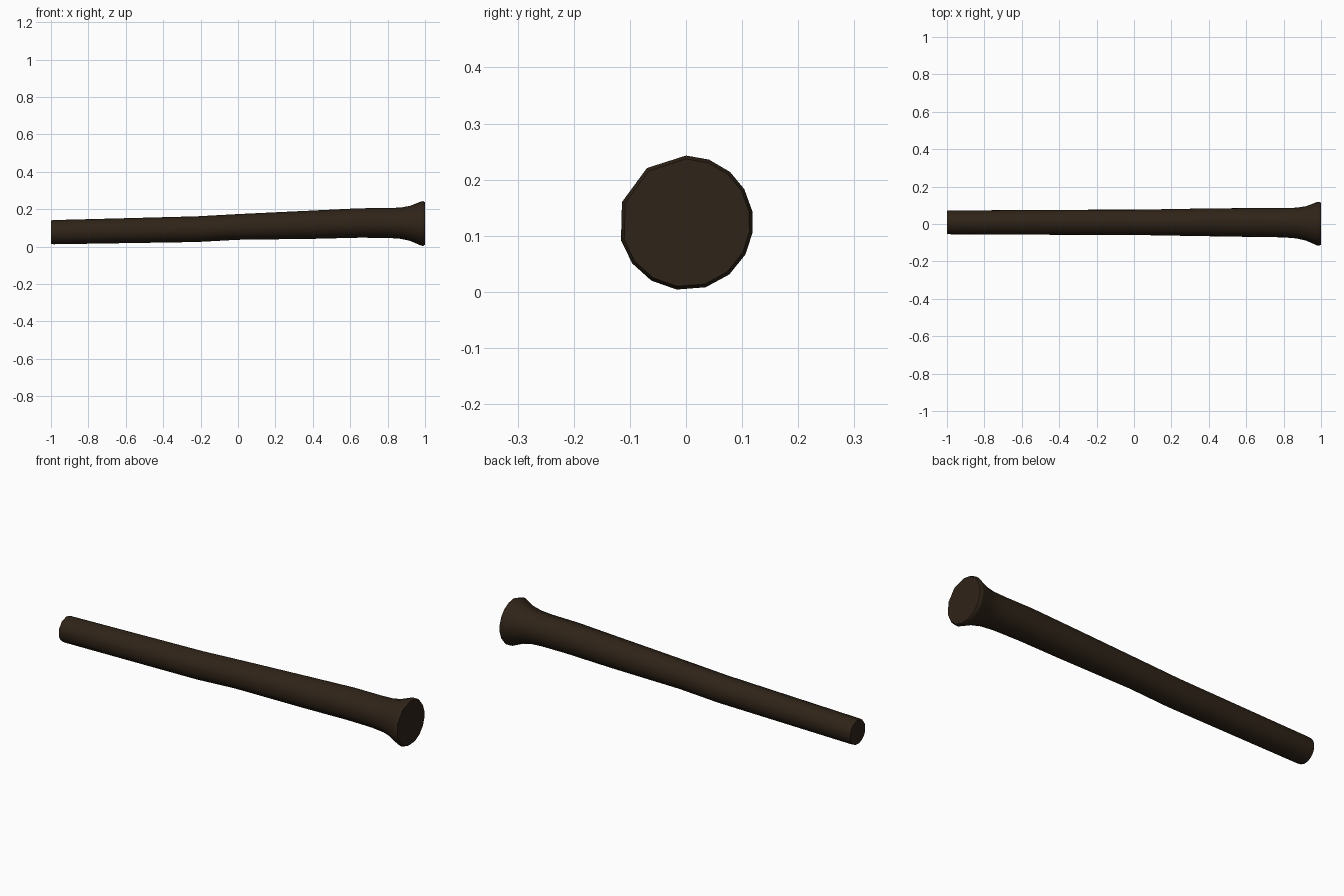
import bpy, bmesh, math

if "Cube" in bpy.data.objects:
    bpy.data.objects.remove(bpy.data.objects["Cube"])

# Slightly irregular hand-cut cross-section, as angles in degrees
ANGLES = [90, 125.5, 162, 195, 217, 239, 262, 287, 310, 332, 352, 10, 30, 49, 70]

# Rings along the shaft: x, centre y, centre z, radius
RINGS = [
    (-1.0, 0.008, 0.077, 0.063),
    (-0.985, 0.008, 0.077, 0.065),
    (-0.6, 0.008, 0.085, 0.067),
    (-0.22, 0.008, 0.093, 0.069),
    (0.0, 0.008, 0.105, 0.069),
    (0.4, 0.008, 0.117, 0.076),
    (0.65, 0.007, 0.126, 0.079),
    (0.8, 0.006, 0.126, 0.080),
    (0.87, 0.004, 0.125, 0.084),
    (0.92, 0.002, 0.124, 0.094),
    (0.98, 0.0, 0.123, 0.119),
    (0.99, 0.0, 0.123, 0.120),
    (1.0, 0.0, 0.123, 0.114),
]

# Handle: loft the rings and cap both ends
bm = bmesh.new()
loops = []
for x, cy, cz, r in RINGS:
    loops.append([bm.verts.new((x, cy + r * math.cos(math.radians(a)),
                                cz + r * math.sin(math.radians(a)))) for a in ANGLES])
n = len(ANGLES)
for a, b in zip(loops, loops[1:]):
    for i in range(n):
        j = (i + 1) % n
        bm.faces.new((a[i], a[j], b[j], b[i]))
bm.faces.new(loops[0])
bm.faces.new(loops[-1])
bmesh.ops.recalc_face_normals(bm, faces=bm.faces)
mesh = bpy.data.meshes.new("handle")
bm.to_mesh(mesh)
bm.free()
handle = bpy.data.objects.new("handle", mesh)
bpy.context.collection.objects.link(handle)

# Dark wood colour
wood = bpy.data.materials.new("dark_wood")
wood.diffuse_color = (0.028, 0.017, 0.009, 1)
wood.use_nodes = True
wood.node_tree.nodes["Principled BSDF"].inputs["Base Color"].default_value = wood.diffuse_color
mesh.materials.append(wood)

bpy.context.view_layer.objects.active = handle
handle.select_set(True)
bpy.ops.object.shade_smooth_by_angle(angle=math.radians(40))
